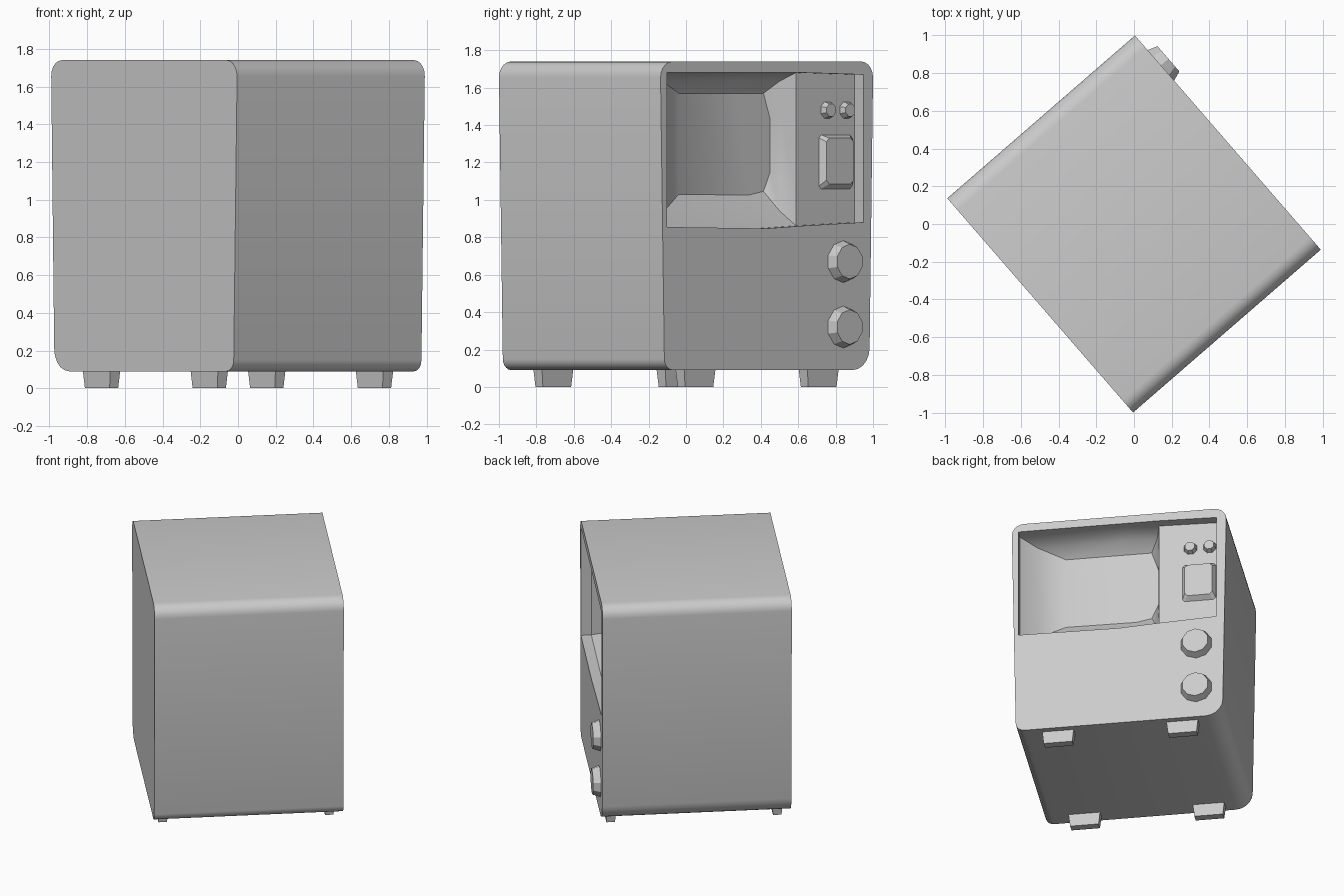
import bpy, bmesh, math
from mathutils import Vector

if "Cube" in bpy.data.objects:
    bpy.data.objects.remove(bpy.data.objects["Cube"])

# Local frame: u across the face, z up, n outward from the face (turned about z)
A = math.atan2(0.655, 0.755)
N = Vector((math.cos(A), math.sin(A), 0))
U = Vector((-math.sin(A), math.cos(A), 0))
FRONT, BACK, PANEL, SCREEN = 0.659, -0.659, 0.586, 0.413


def P(u, z, n):
    return U * u + N * n + Vector((0, 0, z))


def finish(name, bm, angle, recalc=True):
    if recalc:
        bmesh.ops.recalc_face_normals(bm, faces=bm.faces[:])
    me = bpy.data.meshes.new(name)
    bm.to_mesh(me)
    bm.free()
    ob = bpy.data.objects.new(name, me)
    bpy.context.collection.objects.link(ob)
    bpy.ops.object.select_all(action='DESELECT')
    ob.select_set(True)
    bpy.context.view_layer.objects.active = ob
    if angle:
        bpy.ops.object.shade_smooth_by_angle(angle=math.radians(angle))
    return ob


def add_ring(bm, pts, n):
    return [bm.verts.new(P(u, z, n)) for u, z in pts]


def bridge(bm, a, b):
    for i in range(len(a)):
        j = (i + 1) % len(a)
        bm.faces.new((a[i], a[j], b[j], b[i]))


def rounded(corners, segs=5):
    # corners: (u, z, radius, start angle), counter-clockwise from the front
    out = []
    for u, z, r, start in corners:
        su, sz = (1 if u > 0 else -1), (1 if z > 0.9 else -1)
        for k in range(segs + 1):
            t = math.radians(start + 90 * k / segs)
            out.append((u - su * r + r * math.cos(t), z - sz * r + r * math.sin(t)))
    return out


def frustum(name, base, tip, n0, n1, angle=0):
    bm = bmesh.new()
    a, b = add_ring(bm, base, n0), add_ring(bm, tip, n1)
    bridge(bm, a, b)
    bm.faces.new(b)
    bm.faces.new(a[::-1])
    return finish(name, bm, angle)


def circle(u, z, r, sides):
    return [(u + r * math.cos(2 * math.pi * (k + .5) / sides),
             z + r * math.sin(2 * math.pi * (k + .5) / sides)) for k in range(sides)]


def rect(u0, u1, z0, z1, c=0.015):
    return [(u0 + c, z0), (u1 - c, z0), (u1, z0 + c), (u1, z1 - c),
            (u1 - c, z1), (u0 + c, z1), (u0, z1 - c), (u0, z0 + c)]


# Cabinet: rounded, slightly tapered tube with a stepped recess in its face
outline = rounded([(-0.725, 0.09, 0.06, 180), (0.728, 0.09, 0.12, 270),
                   (0.752, 1.74, 0.085, 0), (-0.752, 1.74, 0.085, 90)])
opening = [(-0.707, 0.855), (0.0, 0.847), (0.27, 0.862), (0.683, 0.88),
           (0.683, 1.67), (0.27, 1.68), (0.0, 1.68), (-0.707, 1.68)]
bm = bmesh.new()
back, front = add_ring(bm, outline, BACK), add_ring(bm, outline, FRONT)
bridge(bm, back, front)
bm.faces.new(back[::-1])
hole = add_ring(bm, opening, FRONT)
floor = add_ring(bm, opening, PANEL)
bridge(bm, hole, floor)
rim = []
for loop in (front, hole):
    for i, v in enumerate(loop):
        rim.append(bm.edges.get((v, loop[(i + 1) % len(loop)])))
bmesh.ops.triangle_fill(bm, use_beauty=True, use_dissolve=False, edges=rim, normal=N)

# Control panel floor and funnel sinking to the screen
low, high = add_ring(bm, [(0.27, 1.0), (0.27, 1.5)], PANEL)
bm.faces.new((floor[2], floor[3], floor[4], floor[5], high, low))
mouth = [floor[0], floor[1], floor[2], low, high, floor[5], floor[6], floor[7]]
glass = [(-0.41, 1.03), (0.08, 1.025), (0.19, 1.045), (0.238, 1.15),
         (0.238, 1.43), (0.19, 1.57), (0.0, 1.57), (-0.41, 1.57)]
mid_pts = [(-0.60, 0.92), (0.02, 0.925), (0.24, 0.94), (0.25, 1.07),
           (0.25, 1.47), (0.24, 1.635), (0.0, 1.64), (-0.60, 1.64)]
mid = add_ring(bm, mid_pts, 0.488)
screen = add_ring(bm, glass, SCREEN)
bridge(bm, mouth, mid)
bridge(bm, mid, screen)
bm.faces.new(screen)
finish("cabinet", bm, 30)

# Small round buttons on the panel
for i, u in enumerate((0.49, 0.625)):
    frustum(f"small_button_{i + 1}", circle(u, 1.48, 0.05, 8),
            circle(u, 1.48, 0.036, 8), PANEL - 0.005, PANEL + 0.035)

# Square raised plate
frustum("panel_plate", rect(0.43, 0.67, 1.055, 1.35),
        rect(0.455, 0.648, 1.085, 1.33, 0.02), PANEL - 0.005, PANEL + 0.035)

# Large dials
for i, z in enumerate((0.67, 0.32)):
    frustum(f"dial_{i + 1}", circle(0.542, z, 0.116, 10),
            circle(0.542, z, 0.093, 10), FRONT - 0.01, FRONT + 0.053)

# Feet: small tapered blocks
for su, side in ((-1, "left"), (1, "right")):
    for sn, end in ((-1, "back"), (1, "front")):
        bm = bmesh.new()
        rings = []
        for z, hu, hn in ((0.0, 0.10, 0.03), (0.105, 0.112, 0.036)):
            rings.append([bm.verts.new(P(su * 0.436 + a * hu, z, sn * 0.58 + b * hn))
                          for a, b in ((-1, -1), (1, -1), (1, 1), (-1, 1))])
        bridge(bm, *rings)
        for r in rings:
            bm.faces.new(r)
        finish(f"foot_{end}_{side}", bm, 0)
